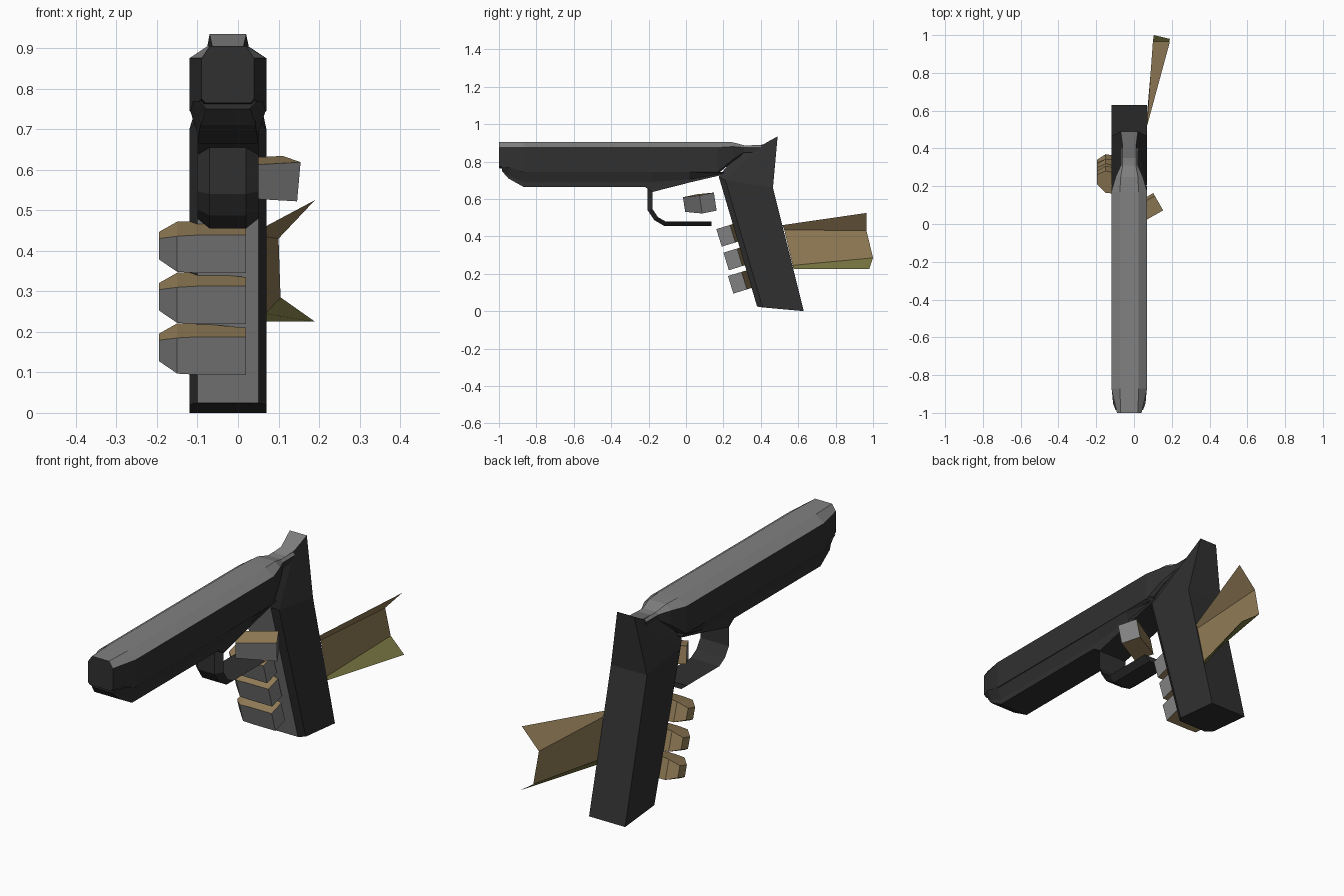
import bpy, bmesh, math
from mathutils import Matrix, Vector

if "Cube" in bpy.data.objects:
    bpy.data.objects.remove(bpy.data.objects["Cube"])

CX = -0.025  # centre line of the gun


def mat(name, rgb):
    m = bpy.data.materials.new(name)
    m.diffuse_color = (*rgb, 1)
    m.use_nodes = True
    m.node_tree.nodes["Principled BSDF"].inputs["Base Color"].default_value = m.diffuse_color
    return m


DARK = mat("dark_metal", (0.03, 0.03, 0.03))
GREY = mat("grey_metal", (0.22, 0.22, 0.22))
TAN = mat("tan_skin", (0.30, 0.21, 0.10))
OLIVE = mat("olive_skin", (0.18, 0.17, 0.05))


def finish(name, bm, mats, pick=None, solid=True):
    if solid:
        bmesh.ops.recalc_face_normals(bm, faces=bm.faces)
    bm.normal_update()
    if pick:
        for f in bm.faces:
            f.material_index = int(pick(f.normal))
    me = bpy.data.meshes.new(name)
    bm.to_mesh(me)
    bm.free()
    for m in mats:
        me.materials.append(m)
    ob = bpy.data.objects.new(name, me)
    bpy.context.collection.objects.link(ob)
    return ob


def loft(name, sections, mats, pick=None, matrix=None):
    bm = bmesh.new()
    rings = [[bm.verts.new(p) for p in s] for s in sections]
    n = len(rings[0])
    for a, b in zip(rings, rings[1:]):
        for i in range(n):
            j = (i + 1) % n
            bm.faces.new((a[i], a[j], b[j], b[i]))
    bm.faces.new(rings[0])
    bm.faces.new(rings[-1])
    if matrix:
        bm.transform(matrix)
    return finish(name, bm, mats, pick)


def mirrored(half):
    """Closed section from (half width, y, z) points, mirrored over the centre line."""
    return ([(CX + w, y, z) for w, y, z in half]
            + [(CX - w, y, z) for w, y, z in reversed(half)])


# Slide: chamfered bar tapering at muzzle and rear
slide = []
for y, w, wt, top, shoulder, low in [
        (-1.0, 0.065, 0.045, 0.905, 0.875, 0.765),
        (-0.87, 0.095, 0.05, 0.905, 0.875, 0.735),
        (0.17, 0.095, 0.05, 0.905, 0.875, 0.735),
        (0.25, 0.072, 0.045, 0.903, 0.88, 0.80),
        (0.31, 0.045, 0.035, 0.887, 0.875, 0.84),
        (0.40, 0.045, 0.035, 0.887, 0.875, 0.84)]:
    slide.append(mirrored([(wt, y, top), (w, y, shoulder), (w, y, low + 0.01), (w * 0.85, y, low)]))
loft("slide", slide, [DARK, GREY], lambda n: n.z > 0.2)

# Frame under the slide, rising toward the grip
frame = []
for y, w, mid, low in [(-0.985, 0.055, 0.752, 0.75), (-0.95, 0.068, 0.725, 0.71),
                       (-0.87, 0.075, 0.69, 0.665), (-0.22, 0.075, 0.69, 0.665),
                       (-0.18, 0.075, 0.69, 0.637), (0.02, 0.075, 0.705, 0.688),
                       (0.20, 0.075, 0.737, 0.73)]:
    top = 0.77 if y < -0.9 else 0.745
    frame.append(mirrored([(w + 0.018, y, top), (w, y, mid), (w, y, low)]))
loft("frame", frame, [DARK])

# Grip with chamfered front edges and a narrow tang
grip = [mirrored([(0.075, 0.38, 0.025), (0.095, 0.41, 0.02), (0.095, 0.63, 0.0)]),
        mirrored([(0.075, 0.175, 0.72), (0.095, 0.21, 0.70), (0.095, 0.465, 0.66)]),
        mirrored([(0.035, 0.31, 0.885), (0.035, 0.41, 0.89), (0.045, 0.49, 0.935)])]
loft("grip", grip, [DARK, GREY], lambda n: n.y < -0.85 or n.z > 0.6)

# Trigger guard: bent strip, narrower on its outer face
outer = [(-0.205, 0.66), (-0.205, 0.54), (-0.17, 0.487), (-0.115, 0.455), (0.135, 0.455)]
inner = [(-0.18, 0.66), (-0.18, 0.547), (-0.15, 0.503), (-0.108, 0.479), (0.135, 0.479)]
loft("trigger_guard", [mirrored([(0.045, *o), (0.075, *i)]) for o, i in zip(outer, inner)], [DARK])


# Gripping fingers, wrapped around the left side
def ring(x, y0, y1, z0, z1):
    return [(x, y0, z0), (x, y1, z0), (x, y1, z1), (x, y0, z1)]


finger = [ring(0.02, -0.038, 0.038, -0.049, 0.049),
          ring(-0.10, -0.038, 0.075, -0.049, 0.049),
          ring(-0.15, -0.038, 0.085, -0.046, 0.046),
          ring(-0.195, 0.005, 0.06, -0.027, 0.027)]
for k, (y, z) in enumerate([(0.213, 0.403), (0.251, 0.277), (0.275, 0.152)]):
    M = Matrix.Translation((0, y, z)) @ Matrix.Rotation(math.radians(17), 4, 'X')
    loft(f"finger_{k + 1}", finger, [TAN, GREY], lambda n: n.y < -0.6 or n.x > 0.8, M)

# Trigger finger: angled box
M = (Matrix.Translation((0.05, 0.073, 0.578)) @ Matrix.Rotation(math.radians(30), 4, 'Z')
     @ Matrix.Rotation(math.radians(10), 4, 'X'))
loft("trigger_finger", [ring(-0.09, -0.045, 0.045, -0.04, 0.04), ring(0.09, -0.045, 0.045, -0.049, 0.049)],
     [TAN, GREY], lambda n: n.y < -0.5 or n.x > 0.7, M)

# Wrist: open three-panel sheet flaring behind the grip
near = [(0.068, 0.515, 0.46), (0.068, 0.525, 0.435), (0.068, 0.57, 0.245), (0.068, 0.575, 0.225)]
far = [(0.19, 0.965, 0.525), (0.10, 0.965, 0.43), (0.105, 1.0, 0.285), (0.19, 0.98, 0.225)]
bm = bmesh.new()
a = [bm.verts.new(p) for p in near]
b = [bm.verts.new(p) for p in far]
for i in range(3):
    f = bm.faces.new((a[i], a[i + 1], b[i + 1], b[i]))
    f.material_index = int(i == 2)
finish("wrist", bm, [TAN, OLIVE], solid=False)
